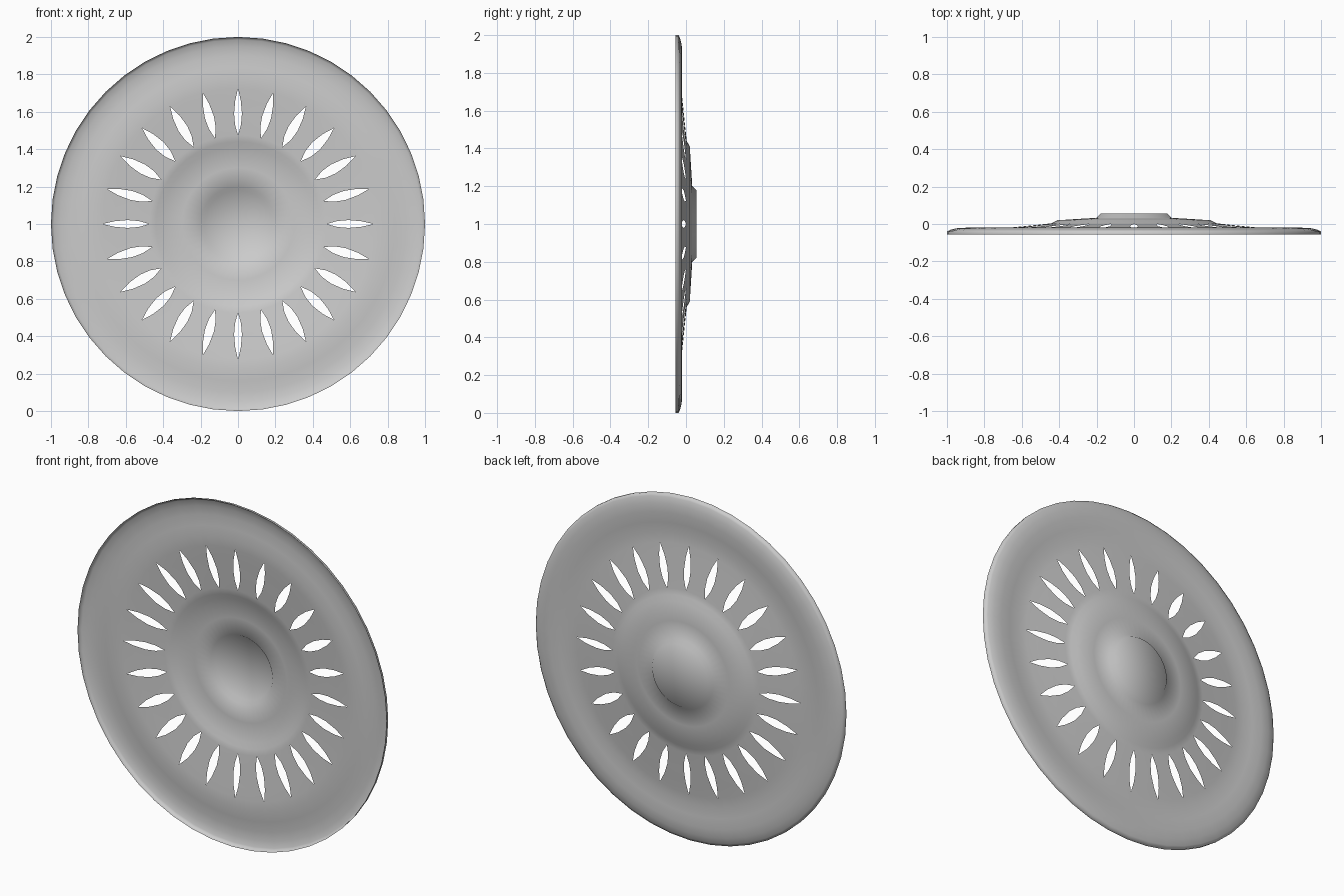
import bpy, bmesh, math

if "Cube" in bpy.data.objects:
    bpy.data.objects.remove(bpy.data.objects["Cube"])

SEGS = 48            # sides of the disc, every second column carries a slot
# radius, depth (y), slot opening factor
PROFILE = [
    (1.0, -0.055, 0), (1.0, -0.04, 0), (0.985, -0.032, 0), (0.95, -0.023, 0),
    (0.90, -0.02, 0), (0.84, -0.025, 0), (0.78, -0.030, 0), (0.725, -0.026, 0),
    (0.66, -0.019, 0.7), (0.59, -0.012, 1), (0.53, -0.006, 0.75),
    (0.475, 0.0, 0), (0.44, 0.004, 0), (0.41, 0.02, 0), (0.30, 0.027, 0),
    (0.20, 0.033, 0), (0.18, 0.055, 0),
]

bm = bmesh.new()

def point(r, y, a, offset=0.0):
    # offset moves the point sideways, tangent to the ring
    return bm.verts.new((r * math.cos(a) - offset * math.sin(a), y,
                         1 + r * math.sin(a) + offset * math.cos(a)))

# Rings of (clockwise side, counter-clockwise side) vertices; split where a slot opens
rings = []
for r, y, opening in PROFILE:
    ring = []
    for i in range(SEGS):
        a = 2 * math.pi * i / SEGS
        if opening and i % 2 == 0:
            w = opening * (0.021 + 0.007 * abs(math.sin(2 * a)))
            ring.append((point(r, y, a, -w), point(r, y, a, w)))
        else:
            v = point(r, y, a)
            ring.append((v, v))
    rings.append(ring)

# Dished sheet between the rings
for outer, inner in zip(rings, rings[1:]):
    for i in range(SEGS):
        j = (i + 1) % SEGS
        bm.faces.new((outer[i][1], outer[j][0], inner[j][0], inner[i][1]))

# Raised centre
hub = bm.verts.new((0, 0.055, 1))
for i in range(SEGS):
    bm.faces.new((rings[-1][i][1], rings[-1][(i + 1) % SEGS][0], hub))

bmesh.ops.recalc_face_normals(bm, faces=bm.faces)
bm.faces.ensure_lookup_table()
if bm.faces[-1].normal.y > 0:      # face the front
    bmesh.ops.reverse_faces(bm, faces=bm.faces)
for f in bm.faces:
    f.smooth = True

mesh = bpy.data.meshes.new("slotted_disc")
bm.to_mesh(mesh)
bm.free()
disc = bpy.data.objects.new("slotted_disc", mesh)
bpy.context.collection.objects.link(disc)

grey = bpy.data.materials.new("light grey metal")
grey.diffuse_color = (0.6, 0.6, 0.6, 1)
grey.use_nodes = True
grey.node_tree.nodes["Principled BSDF"].inputs["Base Color"].default_value = grey.diffuse_color
mesh.materials.append(grey)
